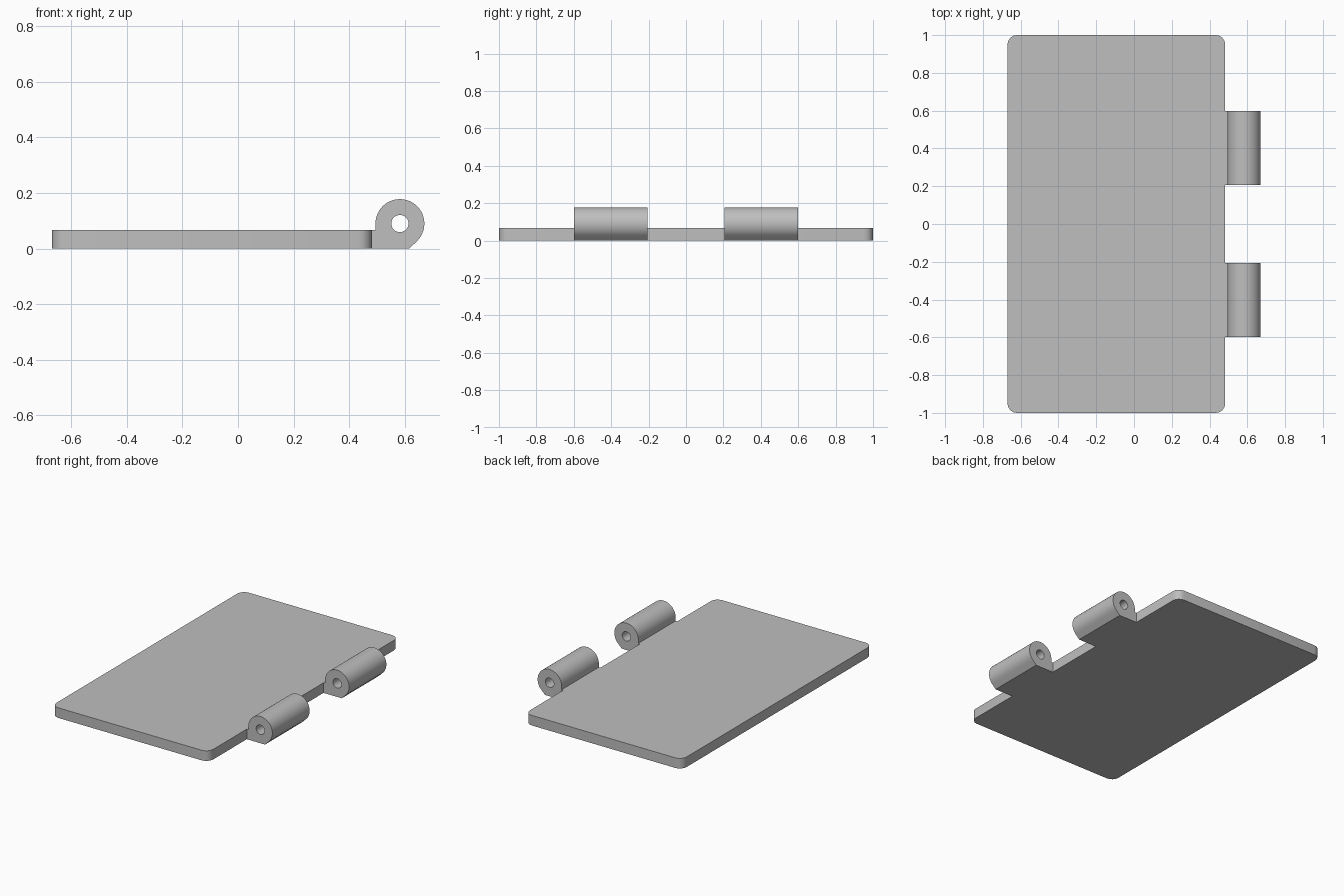
import bpy, bmesh
from math import sin, cos, pi, radians

if "Cube" in bpy.data.objects:
    bpy.data.objects.remove(bpy.data.objects["Cube"])

THICK = 0.067

grey = bpy.data.materials.new("plain_grey")
grey.use_nodes = True
colour = (0.52, 0.52, 0.52, 1)
grey.diffuse_color = colour
grey.node_tree.nodes["Principled BSDF"].inputs["Base Color"].default_value = colour


def arc(cx, cy, r, start, end, steps):
    """Points along a circular arc, angles in degrees."""
    angles = [radians(start + (end - start) * i / steps) for i in range(steps + 1)]
    return [(cx + r * cos(a), cy + r * sin(a)) for a in angles]


def extruded(name, loops, to_3d, offset):
    """Fill closed outlines (later ones are holes) and extrude them."""
    bm = bmesh.new()
    edges = []
    for loop in loops:
        verts = [bm.verts.new(to_3d(*p)) for p in loop]
        edges += [bm.edges.new((v, verts[i - 1])) for i, v in enumerate(verts)]
    bmesh.ops.triangle_fill(bm, edges=edges, use_beauty=True)
    result = bmesh.ops.extrude_face_region(bm, geom=bm.faces[:], use_keep_orig=True)
    moved = [g for g in result["geom"] if isinstance(g, bmesh.types.BMVert)]
    bmesh.ops.translate(bm, verts=moved, vec=offset)
    bmesh.ops.recalc_face_normals(bm, faces=bm.faces[:])
    mesh = bpy.data.meshes.new(name)
    bm.to_mesh(mesh)
    bm.free()
    mesh.materials.append(grey)
    obj = bpy.data.objects.new(name, mesh)
    bpy.context.collection.objects.link(obj)
    bpy.ops.object.select_all(action="DESELECT")
    obj.select_set(True)
    bpy.context.view_layer.objects.active = obj
    bpy.ops.object.shade_smooth_by_angle(angle=radians(30))
    return obj


# Flat leaf with rounded corners
left, right, depth, radius = -0.67, 0.483, 1.0, 0.05
outline = []
for x, y, start in ((right - radius, depth - radius, 0), (left + radius, depth - radius, 90),
                    (left + radius, radius - depth, 180), (right - radius, radius - depth, 270)):
    outline += arc(x, y, radius, start, start + 90, 4)
extruded("leaf_plate", [outline], lambda x, y: (x, y, 0), (0, 0, THICK))

# Two knuckles: barrel with pin hole, merged into a flat foot
px, pz, barrel = 0.583, 0.09, 0.088
profile = arc(px, pz, barrel, -45, 180, 40)
profile += [(px - barrel, THICK), (right, THICK), (right, 0), (0.617, 0)]
hole = arc(px, pz, 0.031, 0, 360, 32)[:-1]
for name, y in (("front_knuckle", -0.598), ("back_knuckle", 0.207)):
    extruded(name, [profile, hole], lambda x, z: (x, y, z), (0, 0.391, 0))
